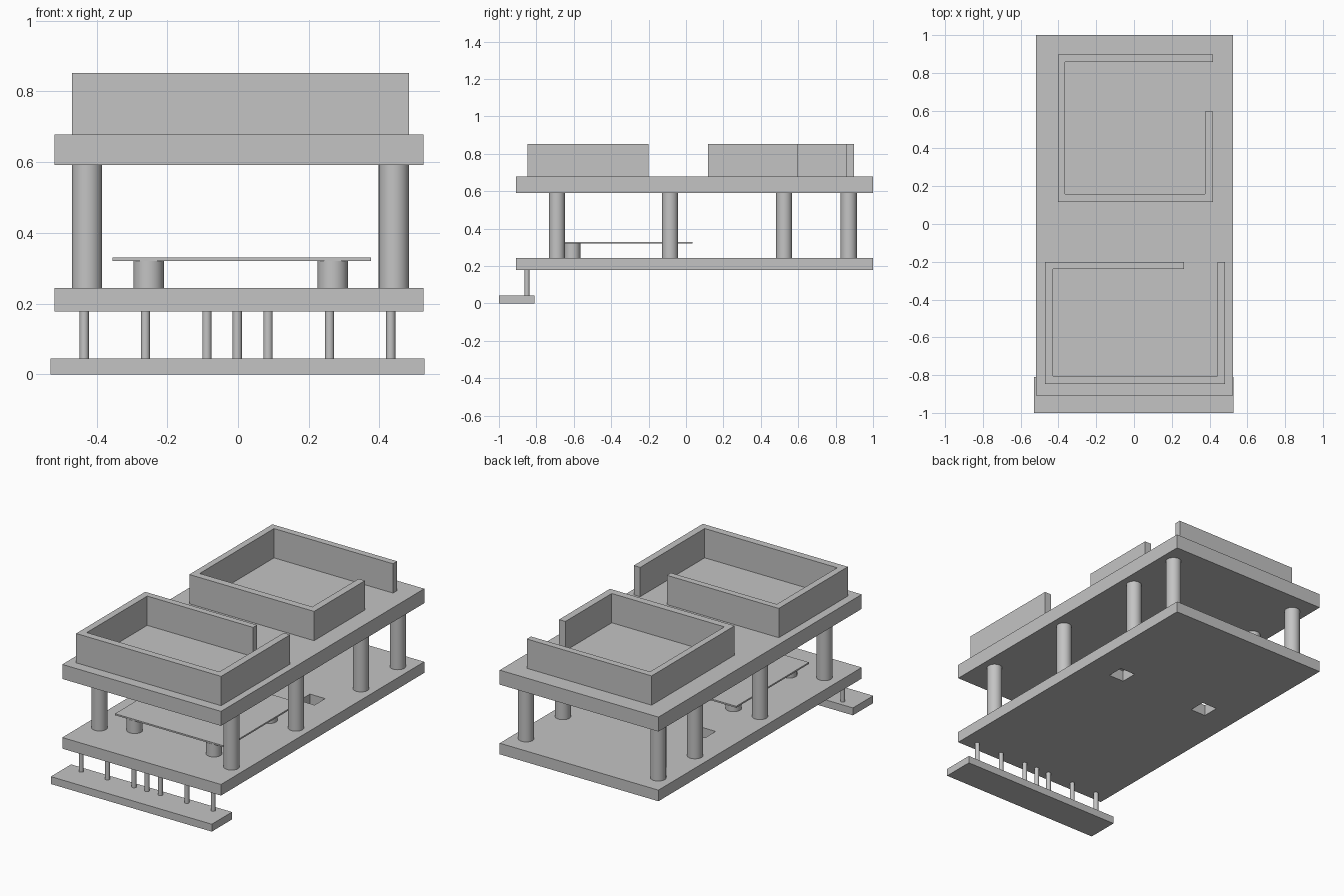
import bpy, bmesh, math

cube = bpy.data.objects.get("Cube")
if cube:
    bpy.data.objects.remove(cube, do_unlink=True)

grey = bpy.data.materials.new("plain grey")
grey.use_nodes = True
colour = (0.55, 0.55, 0.55, 1)
grey.diffuse_color = colour
grey.node_tree.nodes["Principled BSDF"].inputs["Base Color"].default_value = colour


def finish(name, bm):
    bmesh.ops.recalc_face_normals(bm, faces=bm.faces[:])
    mesh = bpy.data.meshes.new(name)
    bm.to_mesh(mesh)
    bm.free()
    mesh.materials.append(grey)
    obj = bpy.data.objects.new(name, mesh)
    bpy.context.collection.objects.link(obj)
    return obj


def prism(name, outline, z0, z1):
    """Extrude a flat outline from z0 up to z1."""
    bm = bmesh.new()
    base = bm.faces.new([bm.verts.new((x, y, z0)) for x, y in outline])
    top = bmesh.ops.extrude_face_region(bm, geom=[base], use_keep_orig=True)
    verts = [g for g in top["geom"] if isinstance(g, bmesh.types.BMVert)]
    bmesh.ops.translate(bm, verts=verts, vec=(0, 0, z1 - z0))
    return finish(name, bm)


def slab(name, x0, x1, y0, y1, z0, z1):
    return prism(name, [(x0, y0), (x1, y0), (x1, y1), (x0, y1)], z0, z1)


def post(name, x, y, radius, z0, z1):
    bpy.ops.mesh.primitive_cylinder_add(
        vertices=48, radius=radius, depth=z1 - z0, location=(x, y, (z0 + z1) / 2))
    obj = bpy.context.object
    obj.name = name
    obj.data.materials.append(grey)
    bpy.ops.object.shade_smooth_by_angle(angle=math.radians(40))


# Heights of the stacked levels
STEP, LOW, FLOOR, HIGH, ROOF, TOP = 0.044, 0.178, 0.244, 0.592, 0.678, 0.852

# Front step and its thin rods
slab("front_step", -0.53, 0.528, -1, -0.81, 0, STEP)
for x in (-0.435, -0.262, -0.088, -0.002, 0.085, 0.259, 0.432):
    post("step_rod", x, -0.85, 0.013, STEP, LOW)

# Main decks
lower = slab("lower_deck", -0.519, 0.524, -0.908, 1, LOW, FLOOR)
slab("upper_deck", -0.519, 0.524, -0.908, 1, HIGH, ROOF)

# Square openings through the lower deck
for x in (-0.292, 0.306):
    cutter = slab("opening_cutter", x - 0.05, x + 0.05, 0.21, 0.31, LOW - 0.1, FLOOR + 0.1)
    cutter.hide_render = True
    cutter.hide_viewport = True
    cut = lower.modifiers.new("opening", 'BOOLEAN')
    cut.operation = 'DIFFERENCE'
    cut.solver = 'EXACT'
    cut.object = cutter
bpy.context.view_layer.objects.active = lower
for name in [m.name for m in lower.modifiers]:
    bpy.ops.object.modifier_apply(modifier=name)
for obj in [o for o in bpy.data.objects if o.name.startswith("opening_cutter")]:
    bpy.data.objects.remove(obj, do_unlink=True)

# Supporting columns
for x in (-0.427, 0.441):
    for y in (-0.69, -0.085, 0.525, 0.87):
        post("column", x, y, 0.043, FLOOR, HIGH)

# Low table between the decks
slab("table_top", -0.355, 0.376, -0.648, 0.036, 0.321, 0.33)
for x in (-0.253, 0.268):
    for y in (-0.608, -0.086):
        post("table_leg", x, y, 0.043, FLOOR, 0.321)

# Walls of the two open rooms on the upper deck
prism("rear_room_walls", [
    (0.418, 0.595), (0.418, 0.117), (-0.402, 0.117), (-0.402, 0.897),
    (0.418, 0.897), (0.418, 0.858), (-0.364, 0.858), (-0.364, 0.16),
    (0.376, 0.16), (0.376, 0.595)], ROOF, TOP)
prism("front_room_walls", [
    (0.483, -0.2), (0.483, -0.848), (-0.47, -0.848), (-0.47, -0.2),
    (0.266, -0.2), (0.266, -0.238), (-0.43, -0.238), (-0.43, -0.805),
    (0.441, -0.805), (0.441, -0.2)], ROOF, TOP)
